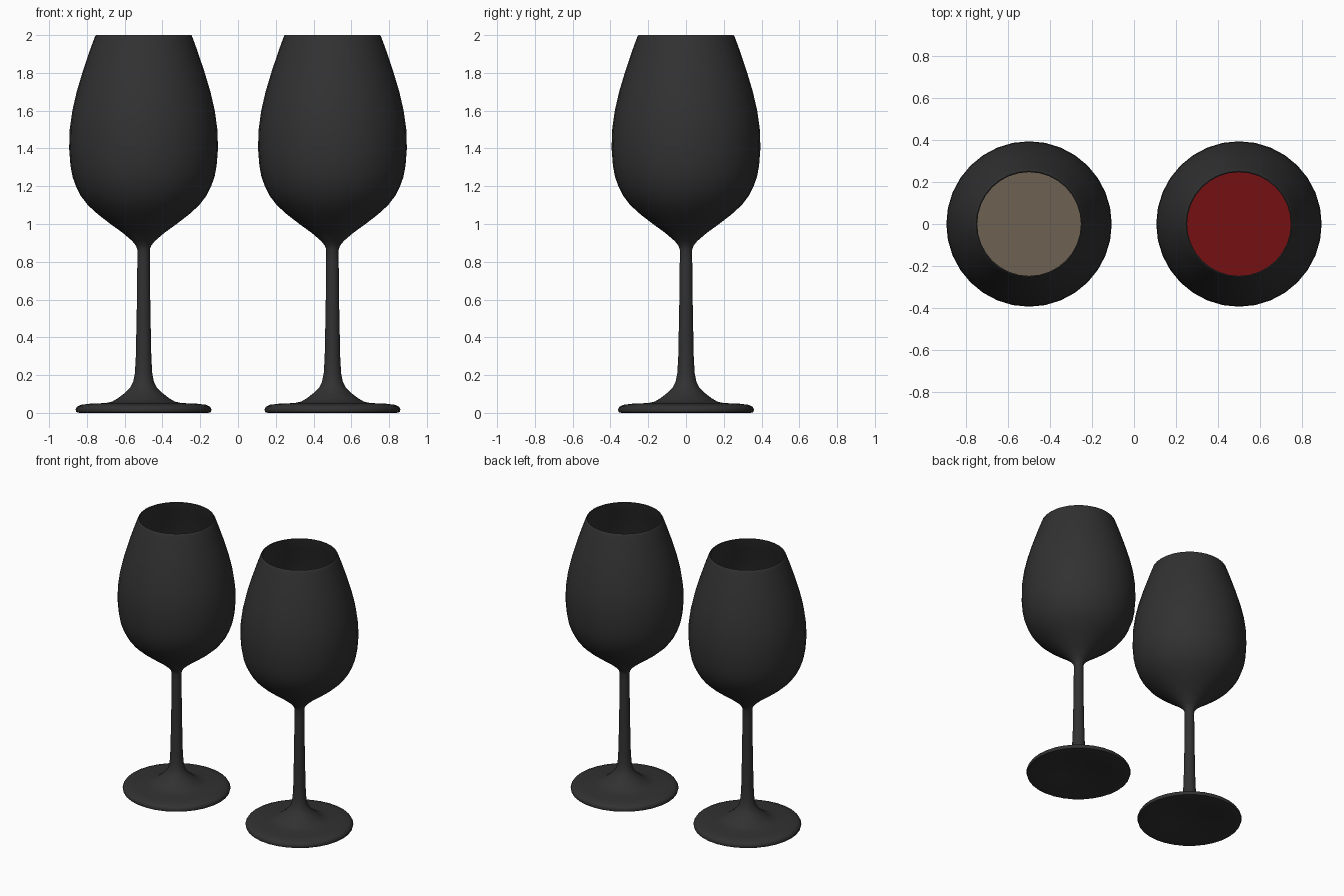
import bpy, bmesh, math

if "Cube" in bpy.data.objects:
    bpy.data.objects.remove(bpy.data.objects["Cube"])

SIDES = 32


def material(name, rgb):
    m = bpy.data.materials.new(name)
    m.diffuse_color = (*rgb, 1)
    m.use_nodes = True
    m.node_tree.nodes["Principled BSDF"].inputs["Base Color"].default_value = m.diffuse_color
    return m


def lathe(name, profile, x, mat, angle=40):
    """Revolve a list of (radius, height) points around a vertical axis."""
    bm = bmesh.new()
    rings = []
    for r, z in profile:
        if r == 0:
            rings.append([bm.verts.new((0, 0, z))] * SIDES)
        else:
            rings.append([bm.verts.new((r * math.cos(2 * math.pi * i / SIDES),
                                        r * math.sin(2 * math.pi * i / SIDES), z))
                          for i in range(SIDES)])
    for a, b in zip(rings, rings[1:]):
        for i in range(SIDES):
            j = (i + 1) % SIDES
            corners = list(dict.fromkeys((a[i], a[j], b[j], b[i])))
            bm.faces.new(corners)
    bmesh.ops.recalc_face_normals(bm, faces=bm.faces)
    mesh = bpy.data.meshes.new(name)
    bm.to_mesh(mesh)
    bm.free()
    mesh.materials.append(mat)
    mesh.shade_smooth()
    mesh.set_sharp_from_angle(angle=math.radians(angle))
    ob = bpy.data.objects.new(name, mesh)
    ob.location.x = x
    bpy.context.collection.objects.link(ob)
    return ob


glass_mat = material("dark_glass", (0.031, 0.031, 0.031))
white_mat = material("white_wine", (0.155, 0.12, 0.082))
red_mat = material("red_wine", (0.18, 0.005, 0.006))

# Foot (slightly dished below), stem and bowl outside
foot = [(0, 0.035), (0.1, 0.027), (0.2, 0.01), (0.3, 0.002), (0.34, 0),
        (0.356, 0.004), (0.36, 0.018), (0.352, 0.033), (0.33, 0.043), (0.28, 0.049),
        (0.2, 0.052), (0.165, 0.06), (0.135, 0.078), (0.1, 0.105), (0.07, 0.135),
        (0.055, 0.165), (0.046, 0.21), (0.041, 0.3)]
stem = [(0.036, 0.55), (0.033, 0.8), (0.033, 0.865)]
bowl = [(0.04, 0.885), (0.06, 0.91), (0.11, 0.953), (0.175, 1.0), (0.24, 1.05),
        (0.295, 1.1), (0.333, 1.15), (0.358, 1.2), (0.376, 1.25), (0.387, 1.31),
        (0.394, 1.4), (0.391, 1.5), (0.377, 1.6), (0.354, 1.7), (0.321, 1.81),
        (0.284, 1.92), (0.262, 1.98), (0.255, 1.997), (0.252, 2.0)]

# Bowl inside, following the outside one wall thickness in
WALL = 0.012
inside = [(0, 0.925), (0.04, 0.935)] + [(r - WALL, z + WALL * (z < 1.15))
                                        for r, z in bowl[2:-2]]
LEVEL = 1.4
wine = [(r * 0.995, z + 0.002 * (z < LEVEL)) for r, z in inside if z <= LEVEL]
wine.append((0, LEVEL))

for side, x, mat in (("white", -0.5, white_mat), ("red", 0.5, red_mat)):
    lathe(side + "_wine_glass", foot + stem + bowl + [(0.247, 1.997)] + inside[::-1],
          x, glass_mat, 60)
    lathe(side + "_wine", wine, x, mat)
